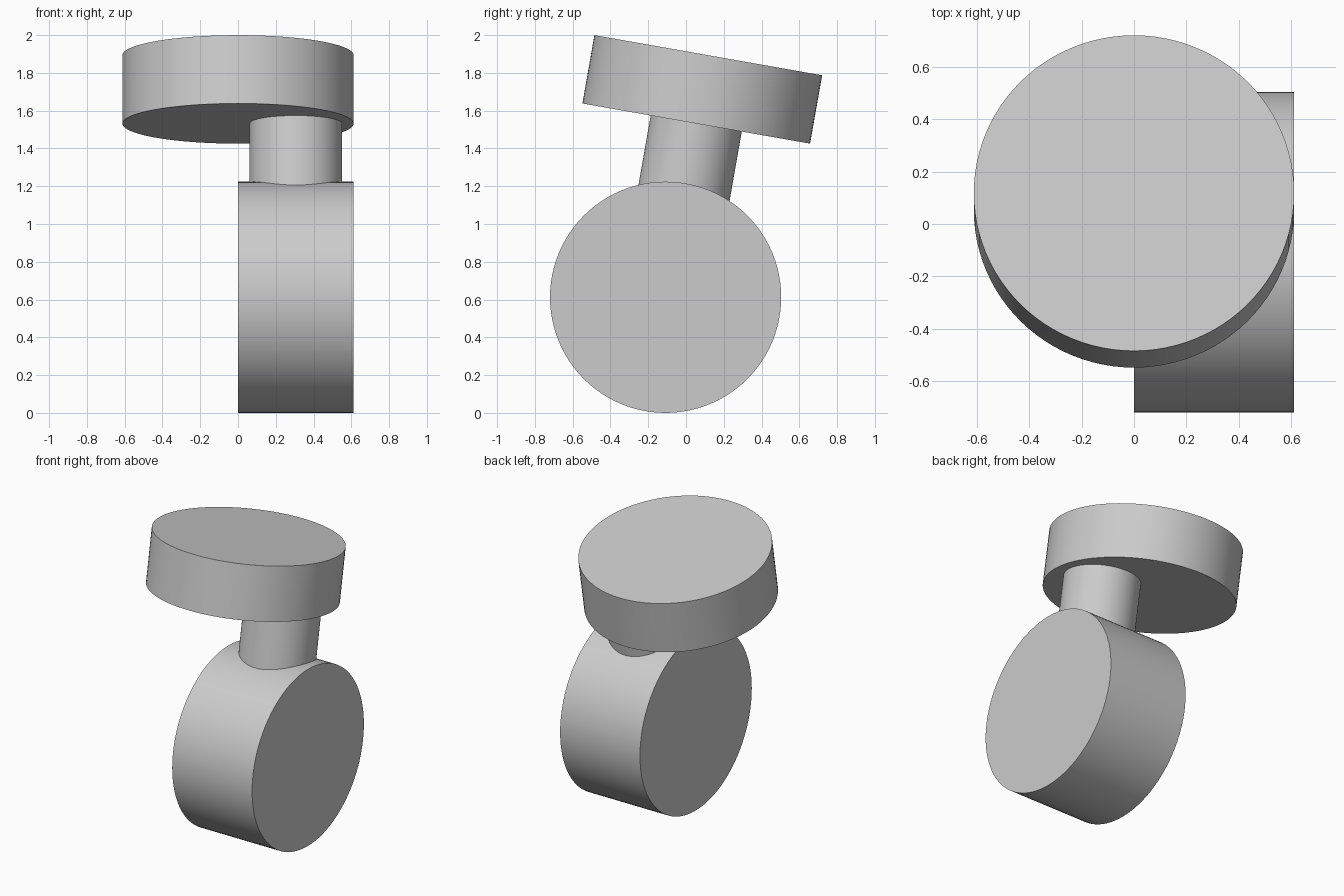
import bpy
import math
from mathutils import Vector, Matrix

cube = bpy.data.objects.get("Cube")
if cube:
    bpy.data.objects.remove(cube, do_unlink=True)

R = 0.612                      # shared radius of the wheel and the top disc
TILT = math.radians(10)        # backward lean of the stem and disc
HUB = Vector((0, -0.108, R))   # point the leaning axis starts from
AXIS = Vector((0, math.sin(TILT), math.cos(TILT)))

grey = bpy.data.materials.new("plain grey")
grey.use_nodes = True
colour = (0.6, 0.6, 0.6, 1)
grey.diffuse_color = colour
grey.node_tree.nodes["Principled BSDF"].inputs["Base Color"].default_value = colour


def cylinder(name, radius, start, end):
    """Smooth-sided capped cylinder running from start to end."""
    span = end - start
    turn = Vector((0, 0, 1)).rotation_difference(span).to_euler()
    bpy.ops.mesh.primitive_cylinder_add(
        vertices=96, radius=radius, depth=span.length,
        location=(start + end) / 2, rotation=turn)
    obj = bpy.context.object
    obj.name = name
    obj.data.materials.append(grey)
    bpy.ops.object.shade_smooth_by_angle(angle=math.radians(30))
    return obj


# Upright wheel, set to the model's left
cylinder("wheel", R, HUB, HUB + Vector((R, 0, 0)))

# Leaning stem rising from the middle of the wheel's rim
DISC_BASE = 0.934
side = Vector((R / 2, 0, 0))
cylinder("stem", 0.4 * R, HUB + side + AXIS * 0.3, HUB + side + AXIS * DISC_BASE)

# Tilted disc on top, centred on the model
cylinder("top_disc", R, HUB + AXIS * DISC_BASE, HUB + AXIS * (DISC_BASE + 0.6 * R))
